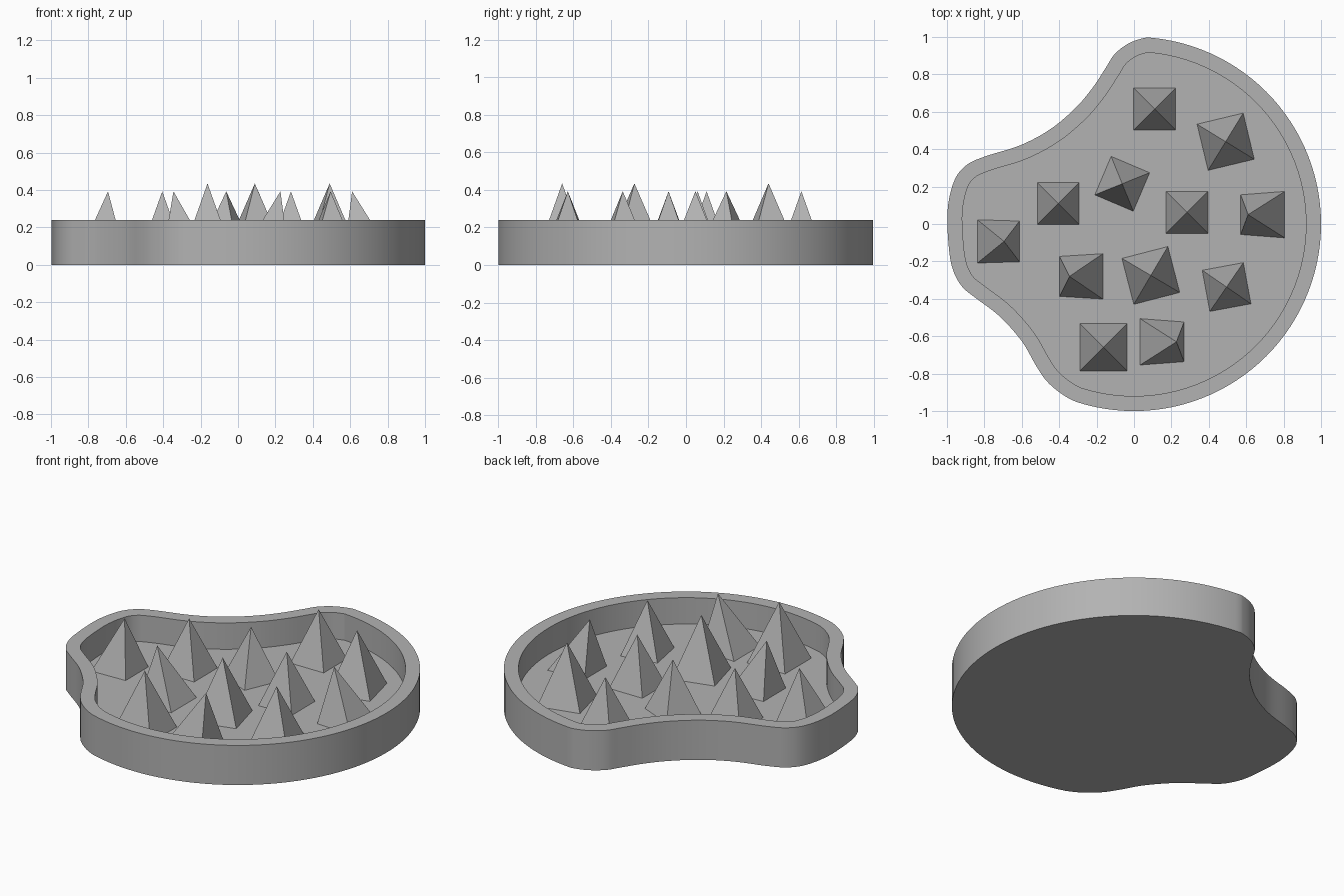
import bpy
import bmesh
import math
from mathutils import Vector, Matrix

cube = bpy.data.objects.get("Cube")
if cube:
    bpy.data.objects.remove(cube)

HEIGHT, FLOOR, WALL = 0.24, 0.08, 0.08
TAPER = 0.357   # half width of a spike per unit of height
SINK = 0.04     # how far spikes reach into the floor

grey = bpy.data.materials.new("plain grey")
grey.use_nodes = True
colour = (0.45, 0.45, 0.45, 1)
grey.diffuse_color = colour
grey.node_tree.nodes["Principled BSDF"].inputs["Base Color"].default_value = colour


def add_object(name, bm):
    bmesh.ops.recalc_face_normals(bm, faces=bm.faces)
    mesh = bpy.data.meshes.new(name)
    bm.to_mesh(mesh)
    bm.free()
    mesh.materials.append(grey)
    obj = bpy.data.objects.new(name, mesh)
    bpy.context.collection.objects.link(obj)
    return obj


def spline(points, steps):
    """Smooth curve through all but the first and last point."""
    curve = []
    for a, b, c, d in zip(points, points[1:], points[2:], points[3:]):
        for i in range(steps):
            t = i / steps
            curve.append(0.5 * (2 * b + (c - a) * t + (2 * a - 5 * b + 4 * c - d) * t * t
                                + (3 * b - a - 3 * c + d) * t ** 3))
    return curve


# Outline: a big round arc closed by two scooped bites on the left
def on_circle(degrees):
    angle = math.radians(degrees)
    return Vector((math.cos(angle), math.sin(angle)))


arc = [on_circle(a) for a in range(-108, 85, 3)]
scoops = [Vector(p) for p in (
    (-0.02, 0.97), (-0.10, 0.912), (-0.15, 0.837), (-0.22, 0.73), (-0.315, 0.618),
    (-0.45, 0.505), (-0.61, 0.42), (-0.797, 0.361), (-0.898, 0.313), (-0.963, 0.227),
    (-0.997, 0.07), (-0.99, -0.125), (-0.968, -0.245), (-0.92, -0.334), (-0.85, -0.393),
    (-0.717, -0.495), (-0.599, -0.628), (-0.524, -0.757), (-0.465, -0.842), (-0.385, -0.91))]
path = [arc[-1], on_circle(86)] + scoops + [arc[0], arc[1]]
outline = arc + spline(path, 5)
count = len(outline)


def inset(i):
    along = (outline[(i + 1) % count] - outline[i - 1]).normalized()
    return outline[i] + WALL * Vector((-along.y, along.x))


# Tray: solid base with a raised rim
bm = bmesh.new()
inner = [inset(i) for i in range(count)]
rings = [[bm.verts.new((p.x, p.y, z)) for p in loop]
         for loop, z in ((outline, 0), (outline, HEIGHT), (inner, HEIGHT), (inner, FLOOR))]
for low, high in zip(rings, rings[1:]):
    for i in range(count):
        j = (i + 1) % count
        bm.faces.new((low[i], low[j], high[j], high[i]))
bm.faces.new(rings[0])
bm.faces.new(rings[-1])
tray = add_object("tray", bm)
bpy.ops.object.select_all(action="DESELECT")
tray.select_set(True)
bpy.context.view_layer.objects.active = tray
bpy.ops.object.shade_smooth_by_angle(angle=math.radians(35))


# Spikes: four-sided pyramids, some turned and some leaning sideways
def spike(number, x, y, tip, turn=0, lean=0):
    length = tip - FLOOR + SINK
    bm = bmesh.new()
    place = (Matrix.Translation((x, y, tip))
             @ Matrix.Rotation(math.radians(lean), 4, "Y")
             @ Matrix.Rotation(math.radians(turn + 45), 4, "Z")
             @ Matrix.Translation((0, 0, -length / 2)))
    bmesh.ops.create_cone(bm, cap_ends=True, segments=4, radius1=length * TAPER * math.sqrt(2),
                          radius2=0, depth=length, matrix=place)
    bmesh.ops.remove_doubles(bm, verts=bm.verts, dist=0.0001)
    add_object(f"spike_{number}", bm)


LOW, TALL = 0.393, 0.435
spikes = (
    (0.11, 0.615, LOW), (0.49, 0.44, TALL, 13.5), (-0.063, 0.215, LOW, -23),
    (-0.405, 0.11, LOW), (0.283, 0.062, LOW), (0.61, 0.05, LOW, 0, -12.4),
    (-0.695, -0.093, LOW, 0, 4.8), (-0.345, -0.28, LOW, 0, -10),
    (0.09, -0.275, TALL, 14.5), (0.495, -0.337, LOW, 10.5),
    (-0.163, -0.66, TALL), (0.227, -0.63, LOW, 0, 12.2))
for number, values in enumerate(spikes, 1):
    spike(number, *values)
